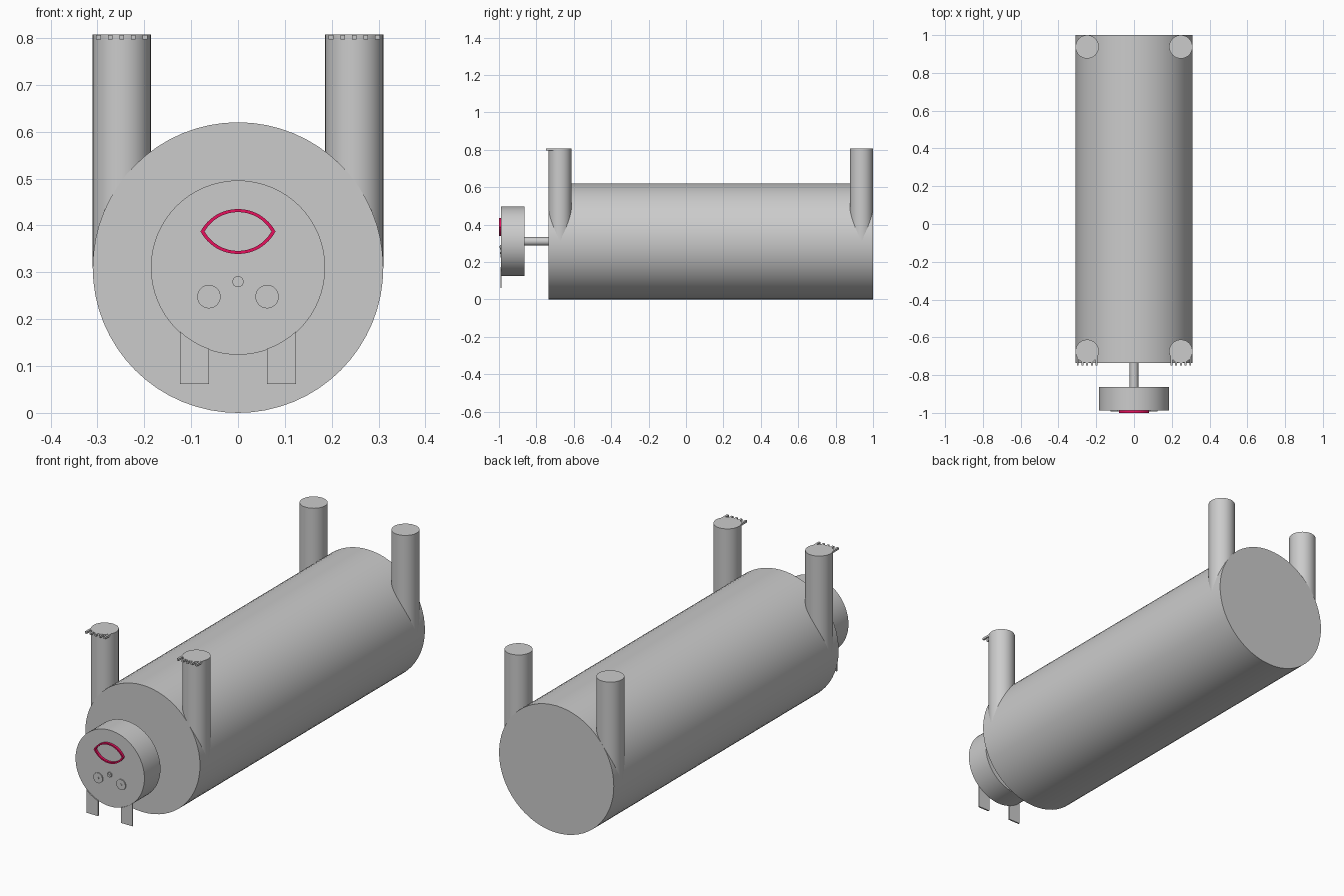
import bpy, math

if "Cube" in bpy.data.objects:
    bpy.data.objects.remove(bpy.data.objects["Cube"])

A = math.radians(40)


def cylinder(name, r, p0, length, axis, verts=48):
    # cylinder starting at p0 and running along +axis ("Y" or "Z")
    x, y, z = p0
    if axis == "Y":
        loc, rot = (x, y + length / 2, z), (math.pi / 2, 0, 0)
    else:
        loc, rot = (x, y, z + length / 2), (0, 0, 0)
    bpy.ops.mesh.primitive_cylinder_add(vertices=verts, radius=r, depth=length,
                                        location=loc, rotation=rot)
    ob = bpy.context.object
    ob.name = name
    bpy.ops.object.shade_smooth_by_angle(angle=A)
    return ob


def box(name, lo, hi, roll=0):
    bpy.ops.mesh.primitive_cube_add(size=1, location=[(a + b) / 2 for a, b in zip(lo, hi)],
                                    rotation=(0, roll, 0))
    ob = bpy.context.object
    ob.name = name
    ob.scale = [b - a for a, b in zip(lo, hi)]
    return ob


def mesh(name, verts, faces):
    me = bpy.data.meshes.new(name)
    me.from_pydata(verts, [], faces)
    ob = bpy.data.objects.new(name, me)
    bpy.context.collection.objects.link(ob)
    return ob


def plate(name, pts, y0, y1):
    # xz outline extruded between y0 and y1
    n = len(pts)
    verts = [(x, y, z) for y in (y0, y1) for x, z in pts]
    faces = [tuple(range(n)), tuple(range(2 * n - 1, n - 1, -1))]
    faces += [(i, i + n, (i + 1) % n + n, (i + 1) % n) for i in range(n)]
    return mesh(name, verts, faces)


def lens(w, h, n=16):
    # pointed oval made of two circular arcs, w and h are half sizes
    r = (w * w + h * h) / (2 * h)
    a = math.asin(w / r)
    top = [(r * math.sin(t), r * math.cos(t) - r + h)
           for t in (-a + 2 * a * i / n for i in range(n))]
    return top + [(-x, -z) for x, z in top]


# body, neck and head
ZC = 0.31
cylinder("body", 0.31, (0, -0.736, ZC), 1.736, "Y", 64)
cylinder("neck", 0.023, (0, -0.87, ZC), 0.14, "Y", 32)
cylinder("head", 0.186, (0, -0.988, ZC), 0.124, "Y", 64)

for side, s in (("left", -1), ("right", 1)):
    # legs, pointing up
    for end, y in (("front", -0.674), ("back", 0.938)):
        cylinder(f"{end}_leg_{side}", 0.062, (s * 0.248, y, 0.31), 0.497, "Z")
    # claws on the front legs
    for i in range(5):
        x = s * 0.248 + (i - 2) * 0.0248
        box(f"claw_{side}_{i}", (x - 0.005, -0.748, 0.7965), (x + 0.005, -0.68, 0.8065))
    # eyes and pupils
    cylinder(f"eye_{side}", 0.025, (s * 0.062, -0.993, 0.248), 0.01, "Y", 32)
    cylinder(f"pupil_{side}", 0.006, (s * 0.062, -0.995, 0.248), 0.008, "Y", 16)
    # ears, hanging from the rim of the head
    rim = [0.062 + 0.062 * i / 6 for i in range(7)]
    pts = [(s * x, ZC - math.sqrt(0.184 ** 2 - x * x)) for x in rim]
    pts += [(s * 0.124, 0.062), (s * 0.062, 0.062)]
    plate(f"ear_{side}", pts if s > 0 else pts[::-1], -0.993, -0.986)
    # crossed bars on the nose
    box(f"nose_bar_{side}", (-0.009, -0.996, 0.279), (0.009, -0.99, 0.281), s * math.radians(40))

cylinder("nose", 0.012, (0, -0.994, 0.28), 0.01, "Y", 24)

# mouth: hollow pointed oval
outer, inner = lens(0.08, 0.048), lens(0.0715, 0.0415)
n = len(outer)
rings = [(outer, -1.0), (inner, -1.0), (inner, -0.986), (outer, -0.986)]
verts = [(x, y, z + 0.387) for pts, y in rings for x, z in pts]
faces = [(k * n + i, k * n + (i + 1) % n, (k + 1) % 4 * n + (i + 1) % n, (k + 1) % 4 * n + i)
         for k in range(4) for i in range(n)]
mouth = mesh("mouth", verts, faces)
red = bpy.data.materials.new("crimson")
red.diffuse_color = (0.8, 0.005, 0.11, 1)
red.use_nodes = True
red.node_tree.nodes["Principled BSDF"].inputs["Base Color"].default_value = red.diffuse_color
mouth.data.materials.append(red)

# consistent outward normals on the hand-made meshes
import bmesh
for ob in bpy.data.objects:
    bm = bmesh.new()
    bm.from_mesh(ob.data)
    bmesh.ops.recalc_face_normals(bm, faces=bm.faces)
    bm.to_mesh(ob.data)
    bm.free()
